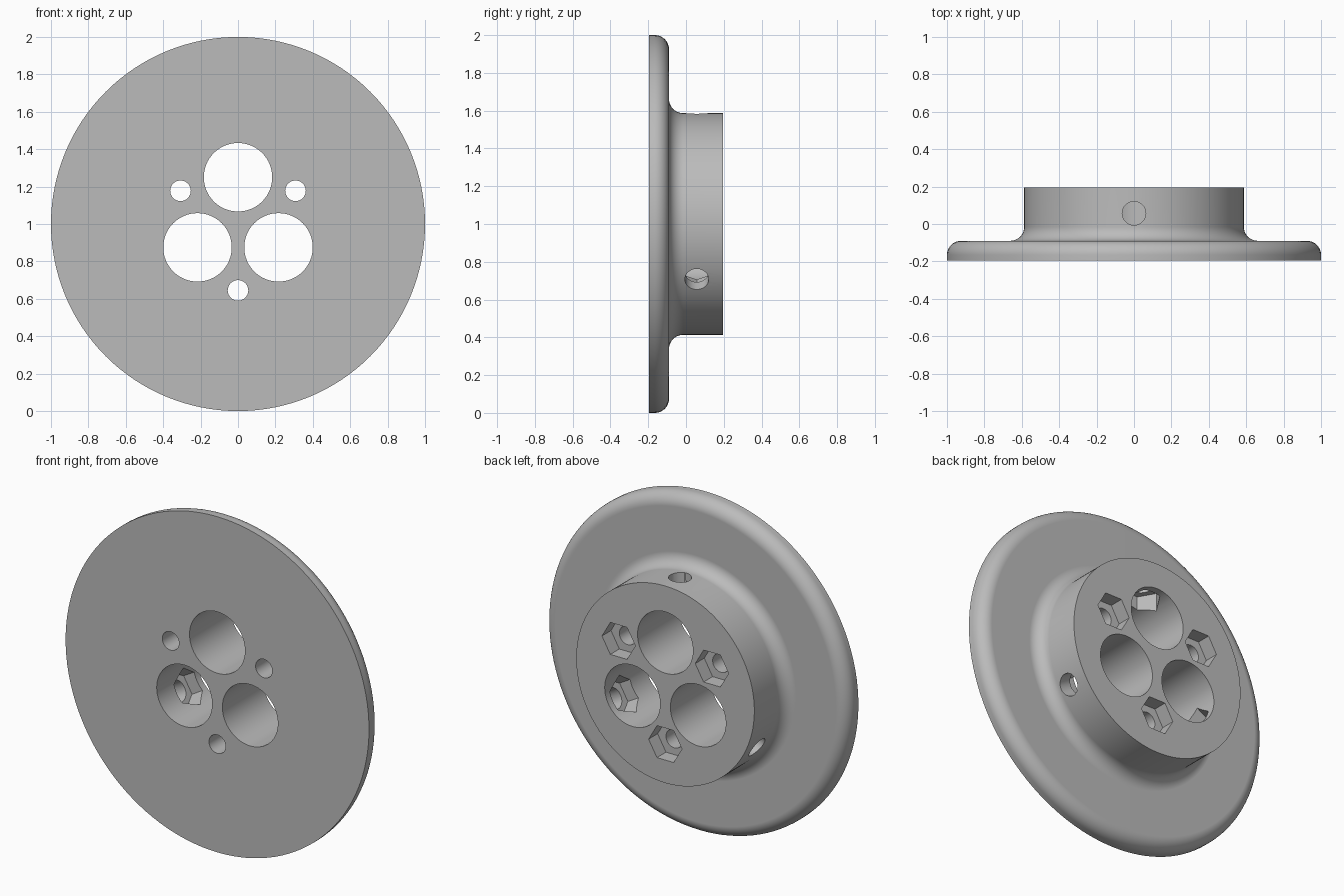
import bpy
from math import sin, cos, pi, radians
from mathutils import Matrix, Vector

cube = bpy.data.objects.get("Cube")
if cube:
    bpy.data.objects.remove(cube)

CENTRE = Vector((0, 0, 1))
FRONT, FLANGE_BACK, HUB_BACK = -0.195, -0.09, 0.195
HUB_R, EDGE, FILLET = 0.587, 0.075, 0.075
NUT_R = 0.11
SIDES = 128

grey = bpy.data.materials.new("plain grey")
grey.use_nodes = True
colour = (0.5, 0.5, 0.5, 1)
grey.diffuse_color = colour
grey.node_tree.nodes["Principled BSDF"].inputs["Base Color"].default_value = colour


def arc(r, y, radius, start, end, steps=10):
    """Profile points (radius, y) along a quarter round."""
    angles = [radians(start + (end - start) * i / steps) for i in range(steps + 1)]
    return [(r + radius * cos(a), y + radius * sin(a)) for a in angles]


def lathe(name, profile):
    """Closed solid turned about the y axis, with flat end caps."""
    verts, faces = [], []
    for r, y in profile:
        for i in range(SIDES):
            a = 2 * pi * i / SIDES
            verts.append(CENTRE + Vector((r * cos(a), y, r * sin(a))))
    for k in range(len(profile) - 1):
        for i in range(SIDES):
            j = (i + 1) % SIDES
            a, b = k * SIDES, (k + 1) * SIDES
            faces.append((a + i, b + i, b + j, a + j))
    faces.append(tuple(range(SIDES)))
    faces.append(tuple(reversed(range(len(verts) - SIDES, len(verts)))))
    mesh = bpy.data.meshes.new(name)
    mesh.from_pydata(verts, [], faces)
    obj = bpy.data.objects.new(name, mesh)
    bpy.context.collection.objects.link(obj)
    return obj


def drill(body, start, end, radius, sides):
    """Cut a prism whose corners lie on the tangential axis."""
    axis = (end - start).normalized()
    # corner direction: x for holes along y, tangent for radial holes
    side = Vector((1, 0, 0)) if abs(axis.y) > 0.9 else axis.cross(Vector((0, 1, 0)))
    rot = Matrix((side, axis.cross(side), axis)).transposed().to_4x4()
    bpy.ops.mesh.primitive_cylinder_add(vertices=sides, radius=radius,
                                        depth=(end - start).length)
    cutter = bpy.context.object
    # the primitive starts with a corner on its own y axis
    cutter.matrix_world = (Matrix.Translation((start + end) / 2) @ rot
                           @ Matrix.Rotation(pi / 2, 4, "Z"))
    cutter.hide_render = True
    mod = body.modifiers.new("drill", "BOOLEAN")
    mod.operation, mod.solver, mod.object = "DIFFERENCE", "EXACT", cutter
    bpy.context.view_layer.objects.active = body
    bpy.ops.object.modifier_apply(modifier=mod.name)
    bpy.data.objects.remove(cutter)


# flange with rounded rear edge, filleted into the hub
profile = [(1, FRONT)]
profile += arc(1 - EDGE, FLANGE_BACK - EDGE, EDGE, 0, 90)
profile += arc(HUB_R + FILLET, FLANGE_BACK + FILLET, FILLET, 270, 180)
profile += [(HUB_R, HUB_BACK)]
hub = lathe("flanged_hub", profile)
hub.data.materials.append(grey)


def radial(angle, distance, y):
    a = radians(angle)
    return CENTRE + Vector((distance * cos(a), y, distance * sin(a)))


for angle in (90, 210, 330):
    # large through bore
    drill(hub, radial(angle, 0.25, -0.3), radial(angle, 0.25, 0.3), 0.183, 64)
    # radial screw hole with a nut pocket opening into the bore
    drill(hub, radial(angle, 0.3, 0.057), radial(angle, 0.7, 0.057), 0.063, 32)
    drill(hub, radial(angle, 0.3, 0.057), radial(angle, 0.505, 0.057), NUT_R, 6)
    # mounting screw hole with a nut pocket in the rear face
    opposite = angle + 180
    drill(hub, radial(opposite, 0.355, -0.3), radial(opposite, 0.355, 0.3), 0.055, 32)
    drill(hub, radial(opposite, 0.355, HUB_BACK - 0.085),
          radial(opposite, 0.355, 0.3), NUT_R, 6)

bpy.ops.object.select_all(action="DESELECT")
hub.select_set(True)
bpy.context.view_layer.objects.active = hub
bpy.ops.object.shade_smooth_by_angle(angle=radians(30))
weighted = hub.modifiers.new("even_shading", "WEIGHTED_NORMAL")
weighted.keep_sharp = True
